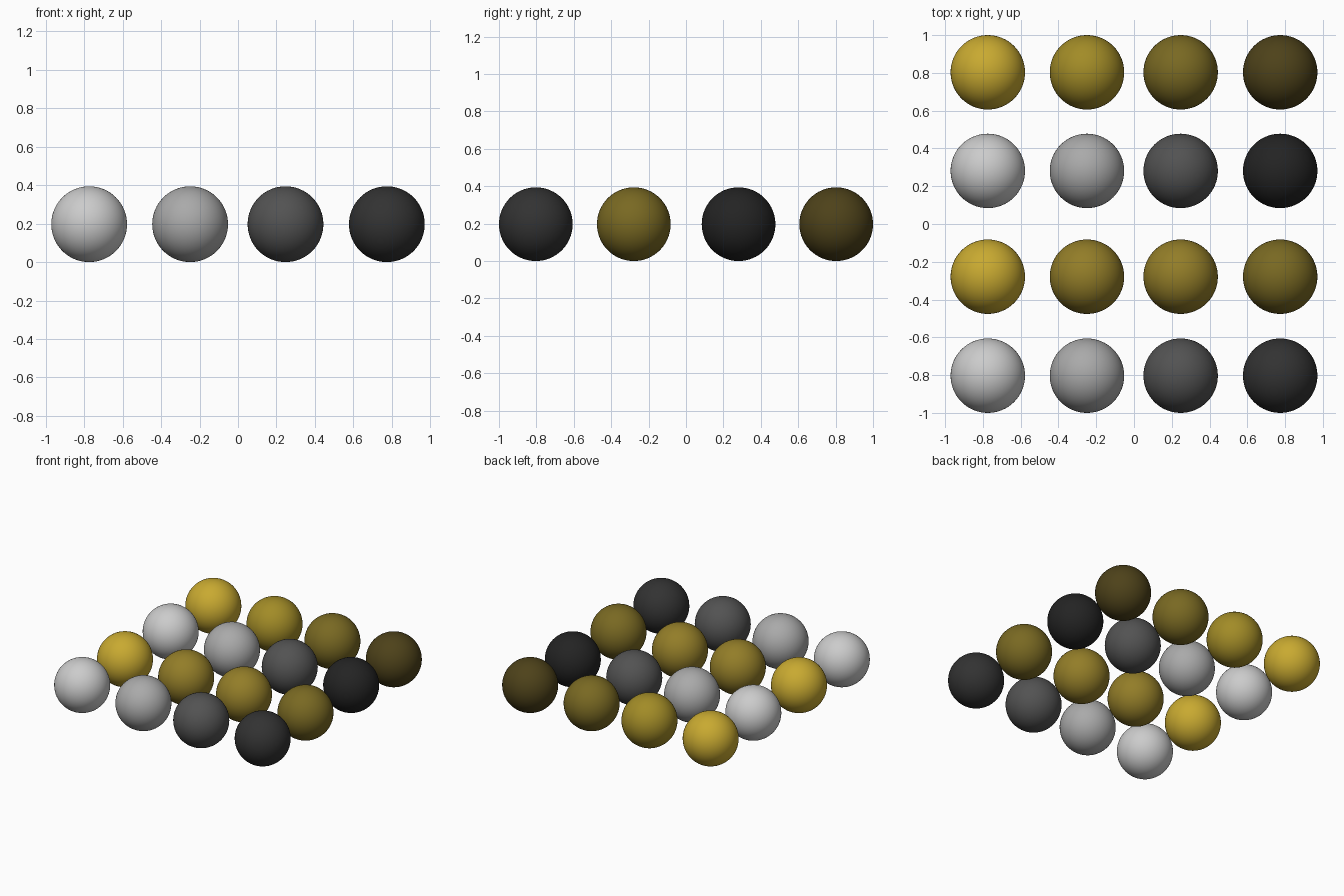
import bpy

if "Cube" in bpy.data.objects:
    bpy.data.objects.remove(bpy.data.objects["Cube"])

R = 0.197
XS = (-0.774, -0.249, 0.247, 0.774)

# Colours, light to dark
WHITE, GREY = (0.8, 0.8, 0.8), (0.4, 0.4, 0.4)
CHARCOAL, BLACK, JET = (0.085,) * 3, (0.032,) * 3, (0.017,) * 3
GOLD, GOLD_MID = (0.58, 0.40, 0.03), (0.36, 0.26, 0.02)
BRONZE = (0.29, 0.205, 0.021)
OLIVE, UMBER = (0.19, 0.14, 0.016), (0.075, 0.054, 0.01)

# Rows from front to back
ROWS = (
    ("front_metal", -0.803, (WHITE, GREY, CHARCOAL, BLACK)),
    ("front_gold", -0.279, (GOLD, BRONZE, BRONZE, OLIVE)),
    ("back_metal", 0.281, (WHITE, GREY, CHARCOAL, JET)),
    ("back_gold", 0.803, (GOLD, GOLD_MID, OLIVE, UMBER)),
)


def sphere(name, x, y, colour):
    bpy.ops.mesh.primitive_uv_sphere_add(
        segments=64, ring_count=32, radius=R, location=(x, y, R))
    ob = bpy.context.object
    ob.name = name
    bpy.ops.object.shade_smooth()
    mat = bpy.data.materials.new(name + "_colour")
    mat.diffuse_color = (*colour, 1)
    mat.use_nodes = True
    mat.node_tree.nodes["Principled BSDF"].inputs["Base Color"].default_value = mat.diffuse_color
    ob.data.materials.append(mat)


# Four by four grid of sample spheres
for row, y, colours in ROWS:
    for i, (x, colour) in enumerate(zip(XS, colours), 1):
        sphere(f"{row}_sphere_{i}", x, y, colour)
